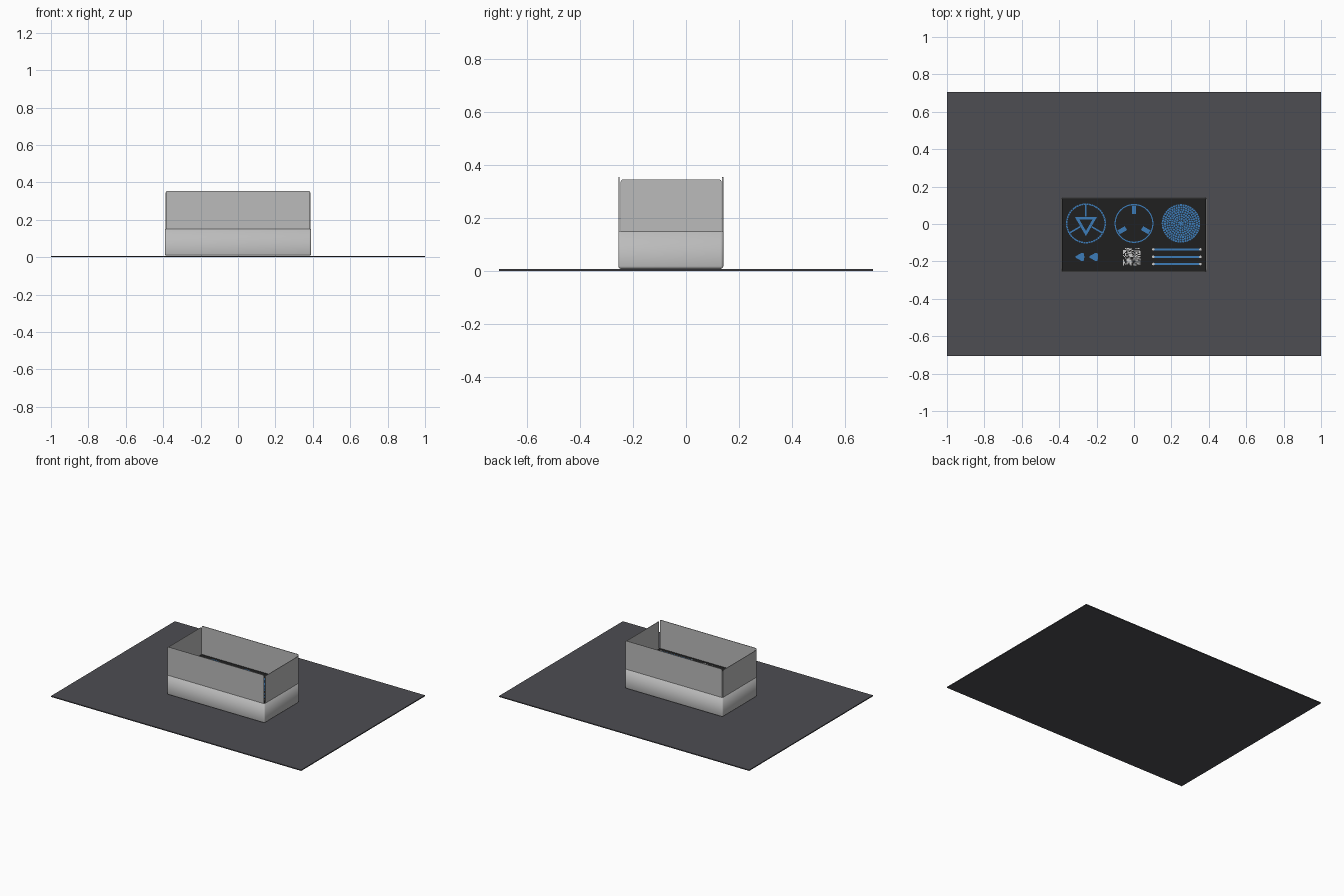
import bpy, bmesh, math, random
from mathutils import Vector

if "Cube" in bpy.data.objects:
    bpy.data.objects.remove(bpy.data.objects["Cube"])

random.seed(4)


def material(name, rgb):
    m = bpy.data.materials.new(name)
    m.diffuse_color = (*rgb, 1)
    m.use_nodes = True
    m.node_tree.nodes["Principled BSDF"].inputs["Base Color"].default_value = m.diffuse_color
    return m


GREY = material("wall grey", (0.5, 0.5, 0.5))
MAT = material("mat charcoal", (0.075, 0.075, 0.085))
BLACK = material("panel black", (0.014, 0.014, 0.014))
BLUE = material("marking blue", (0.045, 0.2, 0.48))
PALE = material("pale grey", (0.6, 0.6, 0.6))


def finish(bm, name, mat):
    bmesh.ops.recalc_face_normals(bm, faces=bm.faces[:])
    me = bpy.data.meshes.new(name)
    bm.to_mesh(me)
    bm.free()
    ob = bpy.data.objects.new(name, me)
    me.materials.append(mat)
    bpy.context.collection.objects.link(ob)
    return ob


def add_box(bm, lo, hi):
    vs = bmesh.ops.create_cube(bm, size=1)["verts"]
    for v in vs:
        v.co = Vector([(a + b) / 2 + c * (b - a) for a, b, c in zip(lo, hi, v.co)])
    return vs


def box(name, mat, lo, hi):
    bm = bmesh.new()
    add_box(bm, lo, hi)
    return finish(bm, name, mat)


Z = 0.15  # top of the inner panel


def add_plate(bm, pts, h=0.003):
    """Thin flat plate with the given outline, lying on the panel."""
    lo = [bm.verts.new((x, y, Z)) for x, y in pts]
    hi = [bm.verts.new((x, y, Z + h)) for x, y in pts]
    bm.faces.new(lo[::-1])
    bm.faces.new(hi)
    n = len(pts)
    for i in range(n):
        j = (i + 1) % n
        bm.faces.new((lo[i], lo[j], hi[j], hi[i]))


def polar(c, r, deg):
    a = math.radians(deg)
    return (c[0] + r * math.cos(a), c[1] + r * math.sin(a))


def add_ring(bm, c, r0, r1, n, start=0, fill=1.0):
    """Ring of n segments; fill below 1 leaves gaps between them."""
    step = 360 / n
    for i in range(n):
        a, b = start + i * step, start + (i + fill) * step
        add_plate(bm, [polar(c, r0, a), polar(c, r1, a), polar(c, r1, b), polar(c, r0, b)])


def add_spoke(bm, c, r0, r1, w, deg):
    d = Vector(polar((0, 0), 1, deg))
    s = Vector((-d.y, d.x)) * w / 2
    o = Vector(c)
    add_plate(bm, [o + d * r0 - s, o + d * r1 - s, o + d * r1 + s, o + d * r0 + s])


# base mat
box("base_mat", MAT, (-1, -0.707, 0), (1, 0.707, 0.007))

# lower tray: rounded open box up to the slots
X, Y0, Y1, T = 0.391, -0.256, 0.141, 0.004
bm = bmesh.new()
add_box(bm, (-X, Y0, 0.008), (X, Y1, Z))
top = [f for f in bm.faces if f.normal.z > 0.9 or f.calc_center_median().z > Z - 1e-4]
bmesh.ops.delete(bm, geom=top, context="FACES_ONLY")
edges = [e for e in bm.edges if not e.is_boundary]
bmesh.ops.bevel(bm, geom=edges, offset=0.01, segments=4, profile=0.5, affect="EDGES")
tray = finish(bm, "lower_tray", GREY)
mod = tray.modifiers.new("thickness", "SOLIDIFY")
mod.thickness = T
mod.offset = -1
bpy.context.view_layer.objects.active = tray
tray.select_set(True)
bpy.ops.object.shade_smooth_by_angle(angle=math.radians(40))
tray.select_set(False)


# upper walls: separate flaps with clipped top corners and corner slots
def flap(name, axis, pos, a, b, top):
    r = 0.008
    prof = [(a, Z), (b, Z), (b, top - r), (b - r * 0.3, top - r * 0.3), (b - r, top),
            (a + r, top), (a + r * 0.3, top - r * 0.3), (a, top - r)]
    bm = bmesh.new()
    rows = [[bm.verts.new((u, q, z) if axis == "y" else (q, u, z)) for u, z in prof]
            for q in (pos, pos + T)]
    bm.faces.new(rows[0])
    bm.faces.new(rows[1])
    for i in range(len(prof)):
        j = (i + 1) % len(prof)
        bm.faces.new((rows[0][i], rows[0][j], rows[1][j], rows[1][i]))
    finish(bm, name, GREY)


flap("front_wall", "y", Y0, -0.386, 0.386, 0.355)
flap("back_wall", "y", Y1 - T, -0.386, 0.386, 0.355)
flap("left_wall", "x", -X, Y0 + 0.009, Y1 - 0.007, 0.346)
flap("right_wall", "x", X - T, Y0 + 0.009, Y1 - 0.007, 0.346)

# inner panel
box("inner_panel", BLACK, (-0.386, Y0 + T, Z - 0.006), (0.386, Y1 - T, Z))

# left dial: ring, triangle frame and spokes
C = (-0.257, 0.003)
bm = bmesh.new()
add_ring(bm, C, 0.099, 0.107, 48, fill=0.85)
for k in range(3):
    a = -90 + 120 * k
    add_plate(bm, [polar(C, 0.04, a), polar(C, 0.068, a),
                   polar(C, 0.068, a + 120), polar(C, 0.04, a + 120)])
    add_spoke(bm, C, 0.036, 0.1, 0.008, a + 180)
finish(bm, "left_dial", BLUE)

# middle dial: ring with three tabs
C = (0, 0.003)
bm = bmesh.new()
add_ring(bm, C, 0.098, 0.104, 64)
for a in (90, 210, 330):
    add_spoke(bm, C, 0.05, 0.095, 0.024, a)
finish(bm, "middle_dial", BLUE)

# right dial: dense rings of small cells
C = (0.251, 0.003)
bm = bmesh.new()
for k in range(8):
    r = 0.012 + k * 0.0122
    add_ring(bm, C, r - 0.0045, r + 0.0055, 6 + 6 * k, start=k * 7, fill=0.78)
add_plate(bm, [polar(C, 0.0075, 30 * i) for i in range(12)])
finish(bm, "right_dial", BLUE)

# two left-pointing arrows
bm = bmesh.new()
for cx, tip in ((-0.287, -1), (-0.213, -1)):
    pts = [(-0.025, 0.004), (-0.025, -0.004), (0.005, -0.021), (0.018, -0.021),
           (0.022, 0), (0.018, 0.021), (0.005, 0.021)]
    add_plate(bm, [(cx + x, -0.176 + y) for x, y in pts])
finish(bm, "arrow_buttons", BLUE)

# square of scattered pale cells
bm = bmesh.new()
N, S = 17, 0.094 / 17
for i in range(N):
    for j in range(N):
        if random.random() < 0.5:
            x, y = -0.058 + i * S, -0.222 + j * S
            add_plate(bm, [(x, y), (x + S * 0.98, y), (x + S * 0.98, y + S * 0.98), (x, y + S * 0.98)])
finish(bm, "cell_grid", PALE)

# three slider bars with pale end stops
bars, ends = bmesh.new(), bmesh.new()
for y in (-0.136, -0.176, -0.214):
    add_plate(bars, [(0.108, y - 0.006), (0.35, y - 0.006), (0.35, y + 0.006), (0.108, y + 0.006)])
    for x in (0.103, 0.355):
        add_plate(ends, [polar((x, y), 0.007, 30 * i) for i in range(12)], 0.004)
finish(bars, "slider_bars", BLUE)
finish(ends, "slider_ends", PALE)
